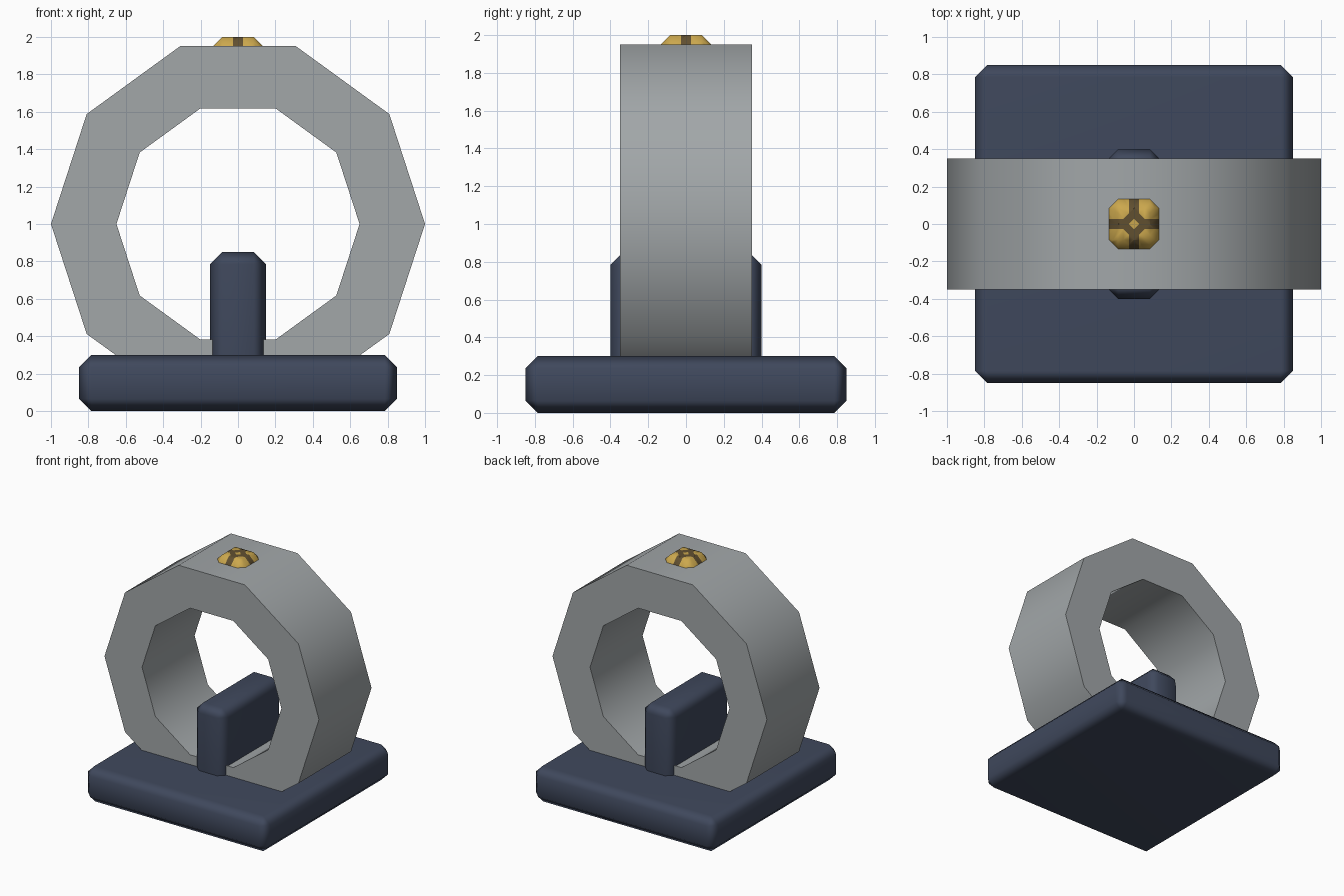
import bpy, bmesh, math
from mathutils import Vector

if "Cube" in bpy.data.objects:
    bpy.data.objects.remove(bpy.data.objects["Cube"])


def material(name, rgb):
    m = bpy.data.materials.new(name)
    m.diffuse_color = (*rgb, 1)
    m.use_nodes = True
    m.node_tree.nodes["Principled BSDF"].inputs["Base Color"].default_value = m.diffuse_color
    return m


grey = material("stone_grey", (0.36, 0.385, 0.395))
navy = material("navy", (0.05, 0.065, 0.108))
gold = material("gold", (0.60, 0.39, 0.075))
brown = material("dark_brown", (0.12, 0.08, 0.03))


def finish(bm, name, mats, angle):
    me = bpy.data.meshes.new(name)
    bmesh.ops.recalc_face_normals(bm, faces=bm.faces)
    bm.to_mesh(me)
    bm.free()
    for m in mats:
        me.materials.append(m)
    ob = bpy.data.objects.new(name, me)
    bpy.context.collection.objects.link(ob)
    bpy.ops.object.select_all(action='DESELECT')
    ob.select_set(True)
    bpy.context.view_layer.objects.active = ob
    bpy.ops.object.shade_smooth_by_angle(angle=math.radians(angle))
    return ob


def chamfered_box(half, z0, z1, bevel=0.065):
    bm = bmesh.new()
    bmesh.ops.create_cube(bm, size=2)
    for v in bm.verts:
        v.co = (v.co.x * half[0], v.co.y * half[1], z1 if v.co.z > 0 else z0)
    bmesh.ops.bevel(bm, geom=bm.edges[:], offset=bevel, segments=1,
                    affect='EDGES', profile=0.5)
    return bm


def soften(ob):
    ob.modifiers.new("soft_edges", 'WEIGHTED_NORMAL').keep_sharp = True


# Ten-sided ring standing upright
bm = bmesh.new()
N, R, r, D = 10, 1.0, 0.65, 0.35
loops = []
for rad, y in ((R, -D), (R, D), (r, D), (r, -D)):
    loops.append([bm.verts.new((rad * math.cos(2 * math.pi * i / N), y,
                                1 + rad * math.sin(2 * math.pi * i / N)))
                  for i in range(N)])
for k in range(4):
    a, b = loops[k], loops[(k + 1) % 4]
    for i in range(N):
        j = (i + 1) % N
        bm.faces.new((a[i], a[j], b[j], b[i]))
finish(bm, "ring", [grey], 40)

# Base plate and upright block inside the ring
soften(finish(chamfered_box((0.85, 0.85), 0, 0.3), "base", [navy], 60))
soften(finish(chamfered_box((0.15, 0.40), 0.05, 0.85), "upright_block", [navy], 60))

# Gold stud with a dark cross cut into its faces
bm = chamfered_box((0.15, 0.15), 1.70, 2.0)
ARM, RING, DOT = 0.027, 0.085, 0.027
cuts = [((s, 0, 0), ARM) for s in (1, -1)] + [((0, s, 0), ARM) for s in (1, -1)]
cuts += [((sx, sy, 0), d / math.sqrt(2)) for sx in (1, -1) for sy in (1, -1)
         for d in (RING, DOT)]
for n, d in cuts:
    n = Vector(n).normalized()
    bmesh.ops.bisect_plane(bm, geom=bm.verts[:] + bm.edges[:] + bm.faces[:],
                           plane_co=n * d, plane_no=n)
for f in bm.faces:
    c = f.calc_center_median()
    x, y = abs(c.x), abs(c.y)
    dark = (min(x, y) < ARM or x + y < RING) and x + y > DOT
    f.material_index = 1 if dark else 0
soften(finish(bm, "top_stud", [gold, brown], 60))
